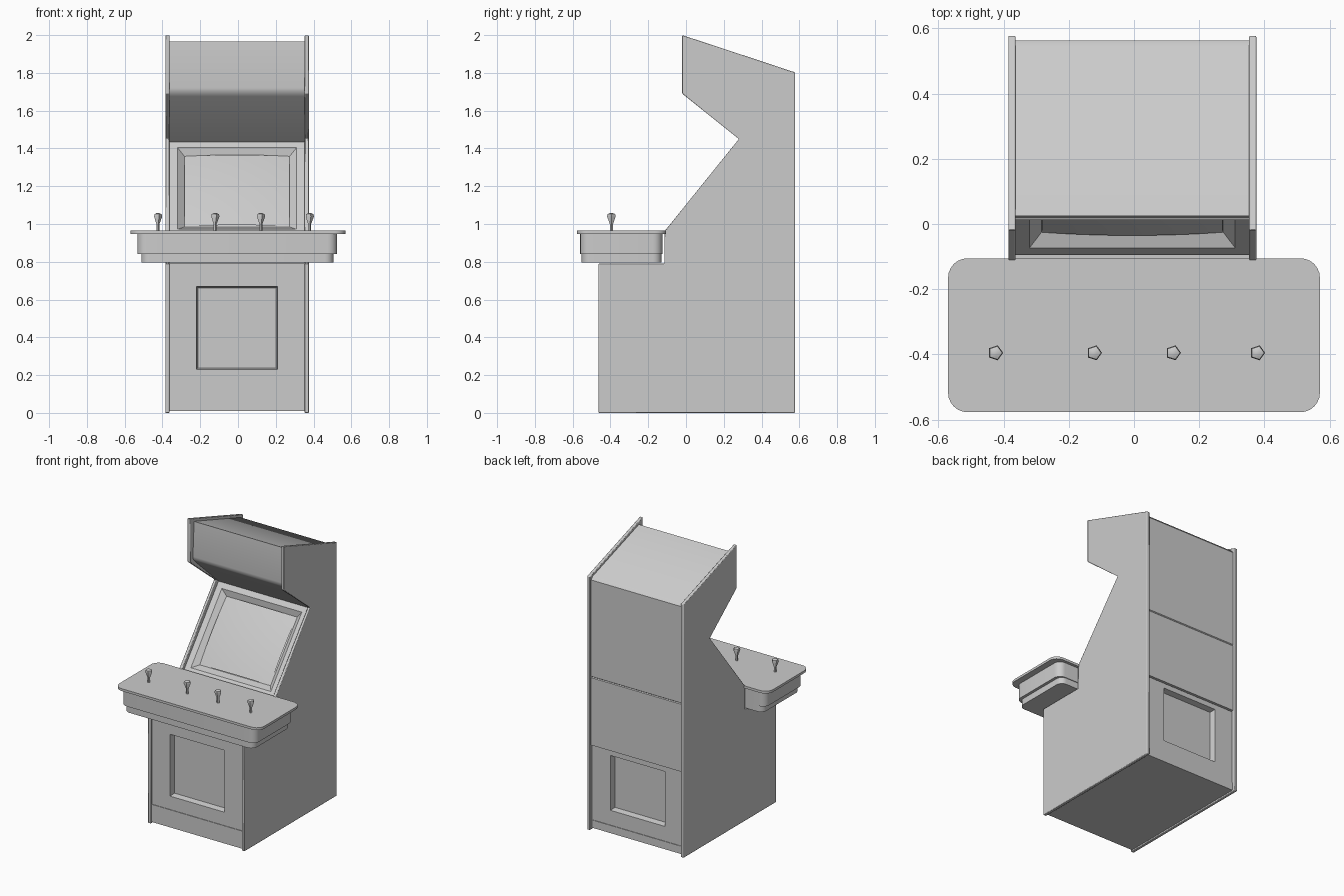
import bpy, bmesh, math
from mathutils import Vector

cube = bpy.data.objects.get("Cube")
if cube:
    bpy.data.objects.remove(cube)

GREY = (0.6, 0.6, 0.6, 1)
grey = bpy.data.materials.new("cabinet grey")
grey.use_nodes = True
grey.diffuse_color = GREY
grey.node_tree.nodes["Principled BSDF"].inputs["Base Color"].default_value = GREY

CX = -0.005                      # cabinet centre line
HALF_OUT, HALF_IN = 0.38, 0.358  # outer and inner faces of the side boards


def finish(name, bm, bevel=0, smooth=True):
    bmesh.ops.recalc_face_normals(bm, faces=bm.faces)
    mesh = bpy.data.meshes.new(name)
    bm.to_mesh(mesh)
    bm.free()
    mesh.materials.append(grey)
    obj = bpy.data.objects.new(name, mesh)
    bpy.context.collection.objects.link(obj)
    if bevel:
        mod = obj.modifiers.new("soft edges", "BEVEL")
        mod.width, mod.segments = bevel, 2
    if smooth:
        bpy.ops.object.select_all(action="DESELECT")
        obj.select_set(True)
        bpy.context.view_layer.objects.active = obj
        bpy.ops.object.shade_smooth_by_angle(angle=math.radians(35))
    return obj


def prism(name, points, direction, bevel=0):
    """Extrude a closed outline along a direction."""
    bm = bmesh.new()
    face = bm.faces.new([bm.verts.new(p) for p in points])
    new = bmesh.ops.extrude_face_region(bm, geom=[face])["geom"]
    verts = [v for v in new if isinstance(v, bmesh.types.BMVert)]
    bmesh.ops.translate(bm, verts=verts, vec=direction)
    return finish(name, bm, bevel)


def side_prism(name, profile, x0, x1, bevel=0):
    return prism(name, [(x0, y, z) for y, z in profile], (x1 - x0, 0, 0), bevel)


def rounded_slab(name, x0, x1, y0, y1, z0, z1, r):
    points = []
    corners = [(x1 - r, y1 - r), (x0 + r, y1 - r), (x0 + r, y0 + r), (x1 - r, y0 + r)]
    for i, (cx, cy) in enumerate(corners):
        for k in range(7):
            a = math.radians(90 * i + 15 * k)
            points.append((cx + r * math.cos(a), cy + r * math.sin(a), z0))
    return prism(name, points, (0, 0, z1 - z0))


def stepped_panel(name, origin, up, out, loops):
    """Nested rectangles (half width, low, high, depth) joined into one recessed panel."""
    up, out = Vector(up).normalized(), Vector(out).normalized()
    bm = bmesh.new()
    rings = []
    for half, low, high, depth in loops:
        rings.append([bm.verts.new(Vector(origin) + Vector((x, 0, 0)) + up * h + out * depth)
                      for x, h in ((-half, low), (half, low), (half, high), (-half, high))])
    for a, b in zip(rings, rings[1:]):
        for i in range(4):
            j = (i + 1) % 4
            bm.faces.new((a[i], a[j], b[j], b[i]))
    bm.faces.new(rings[-1])
    bm.faces.new(rings[0][::-1])
    return finish(name, bm, smooth=False)


# Side boards
board = [(-0.463, 0), (0.577, 0), (0.577, 1.803), (-0.02, 2.0), (-0.02, 1.69),
         (0.28, 1.45), (-0.115, 0.96), (-0.115, 0.79), (-0.463, 0.79)]
for name, side in (("left_side_board", 1), ("right_side_board", -1)):
    side_prism(name, board, CX + side * HALF_IN, CX + side * HALF_OUT, 0.004)

# Cabinet body with header, roof and upper back
body = [(-0.4, 0.01), (0.51, 0.01), (0.51, 0.6), (0.562, 0.6), (0.562, 1.08), (0.556, 1.085),
        (0.562, 1.09), (0.562, 1.775), (0.545, 1.795), (0.025, 1.965), (0.012, 1.72),
        (0.016, 1.697), (0.035, 1.676), (0.3, 1.435), (0.339, 1.404), (-0.07, 0.9),
        (-0.07, 0.79), (-0.4, 0.79)]
side_prism("cabinet_body", body, CX - HALF_IN, CX + HALF_IN)

# Front and back doors with recessed centres, each over a kick board
for name, y, out, low, high, hole in (("front_door", -0.45, -1, 0.135, 0.79, (0.23, 0.67)),
                                      ("back_door", 0.55, 1, 0.065, 0.595, (0.17, 0.56))):
    a, b = hole
    stepped_panel(name, (CX, y, 0), (0, 0, 1), (0, out, 0),
                  [(HALF_IN, low, high, -0.05), (HALF_IN, low, high, 0),
                   (0.215, a, b, 0), (0.207, a + 0.008, b - 0.008, -0.04)])
    stepped_panel(name.replace("door", "kick_board"), (CX, y, 0), (0, 0, 1), (0, out, 0),
                  [(HALF_IN, 0.01, low, -0.05), (HALF_IN, 0.01, low, 0.004)])

# Tilted screen surround
foot, head = Vector((CX, -0.095, 0.945)), Vector((CX, 0.3, 1.435))
slope = head - foot
length = slope.length
up = slope.normalized()
out = Vector((0, -up.z, up.y))
stepped_panel("screen_surround", foot, up, out,
              [(HALF_IN, 0, length, -0.045), (HALF_IN, 0, length, 0),
               (0.315, 0.035, length - 0.04, 0),
               (0.278, 0.075, length - 0.075, -0.03)])

# Bulging screen glass
bm = bmesh.new()
bmesh.ops.create_grid(bm, x_segments=16, y_segments=12, size=1)
for v in bm.verts:
    x, h = v.co.x, v.co.y
    bulge = 0.025 * (1 - 0.5 * (x * x + h * h)) - 0.028
    v.co = foot + Vector((x * 0.277, 0, 0)) + up * (length / 2 + h * (length / 2 - 0.076)) + out * bulge
finish("screen_glass", bm)

# Control deck: top plate, box and lower tier
rounded_slab("control_top", -0.57, 0.57, -0.577, -0.105, 0.948, 0.965, 0.06)
rounded_slab("control_box", -0.533, 0.525, -0.56, -0.125, 0.84, 0.948, 0.05)
rounded_slab("control_lower_tier", -0.512, 0.505, -0.552, -0.13, 0.795, 0.84, 0.045)

# Five-sided joysticks
stick = [(0.009, 0.96), (0.009, 1.0), (0.024, 1.04), (0.021, 1.052), (0.01, 1.057)]
for i, x in enumerate((-0.425, -0.122, 0.12, 0.378)):
    bm = bmesh.new()
    rings = []
    for r, z in stick:
        rings.append([bm.verts.new((x + r * math.cos(k * math.tau / 5),
                                    -0.395 + r * math.sin(k * math.tau / 5), z)) for k in range(5)])
    for a, b in zip(rings, rings[1:]):
        for k in range(5):
            j = (k + 1) % 5
            bm.faces.new((a[k], a[j], b[j], b[k]))
    bm.faces.new(rings[-1])
    bm.faces.new(rings[0][::-1])
    obj = finish(f"joystick_{i + 1}", bm)
    for p in obj.data.polygons:
        p.use_smooth = True
